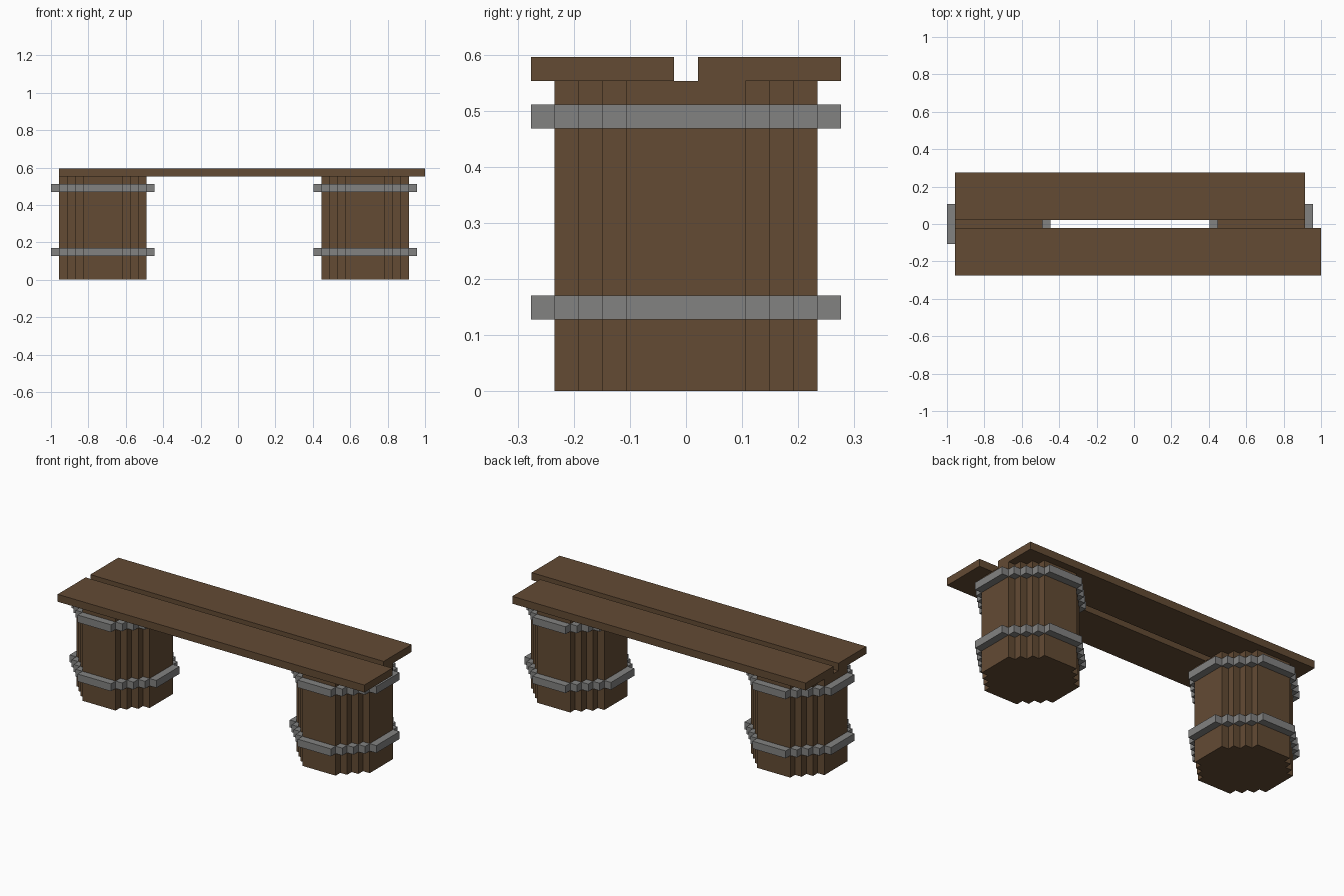
import bpy, bmesh
from mathutils import Vector

if "Cube" in bpy.data.objects:
    bpy.data.objects.remove(bpy.data.objects["Cube"], do_unlink=True)

U = 2 / 47  # block unit: every part sits on this grid


def material(name, rgb):
    mat = bpy.data.materials.new(name)
    mat.use_nodes = True
    color = (*rgb, 1.0)
    mat.diffuse_color = color
    mat.node_tree.nodes["Principled BSDF"].inputs["Base Color"].default_value = color
    return mat


wood = material("brown wood", (0.125, 0.070, 0.034))
metal = material("grey metal", (0.223, 0.223, 0.219))


def prism(name, outline, z0, z1, mat, center_x=0):
    """Extrude a flat outline, given in block units, from z0 to z1."""
    bm = bmesh.new()
    base = bm.faces.new([bm.verts.new(((x + center_x) * U, y * U, z0 * U)) for x, y in outline])
    top = bmesh.ops.extrude_face_region(bm, geom=[base])["geom"]
    bmesh.ops.translate(bm, vec=Vector((0, 0, (z1 - z0) * U)),
                        verts=[g for g in top if isinstance(g, bmesh.types.BMVert)])
    bmesh.ops.recalc_face_normals(bm, faces=bm.faces)
    mesh = bpy.data.meshes.new(name)
    bm.to_mesh(mesh)
    bm.free()
    mesh.materials.append(mat)
    obj = bpy.data.objects.new(name, mesh)
    bpy.context.collection.objects.link(obj)
    return obj


def stepped_round(radius, flat=2.5):
    """Round outline with four flat sides and one-unit stair steps between them."""
    quarter = [(radius, flat)]
    x, y = quarter[0]
    while x > flat:
        quarter += [(x - 1, y), (x - 1, y + 1)]
        x, y = x - 1, y + 1
    points = []
    for _ in range(4):
        points += quarter
        quarter = [(-py, px) for px, py in quarter]
    return points


def rectangle(x0, x1, y0, y1):
    return [(x0, y0), (x1, y0), (x1, y1), (x0, y1)]


# Two barrel legs, each with a lower and an upper hoop
for side, cx in (("right", -17), ("left", 16)):
    prism(f"{side}_barrel", stepped_round(5.5), 0, 13, wood, cx)
    prism(f"{side}_lower_hoop", stepped_round(6.5), 3, 4, metal, cx)
    prism(f"{side}_upper_hoop", stepped_round(6.5), 11, 12, metal, cx)

# Seat planks of unequal length with a gap between them
prism("front_plank", rectangle(-22.5, 23.5, -6.5, -0.5), 13, 14, wood)
prism("back_plank", rectangle(-22.5, 21.5, 0.5, 6.5), 13, 14, wood)
